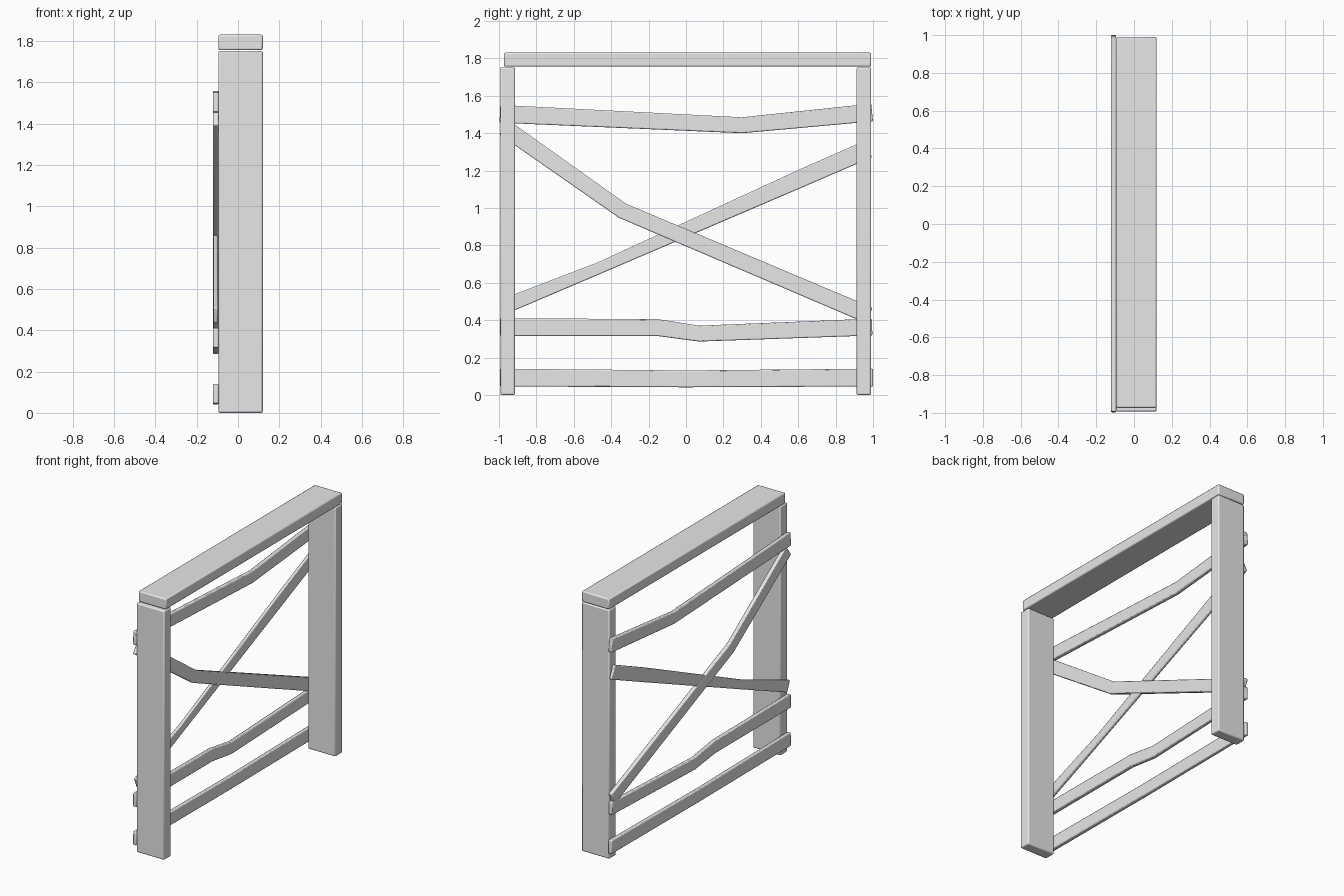
import bpy
import bmesh
from mathutils import Vector

cube = bpy.data.objects.get("Cube")
if cube:
    bpy.data.objects.remove(cube, do_unlink=True)

grey = bpy.data.materials.new("plain_grey")
grey.use_nodes = True
grey.diffuse_color = (0.8, 0.8, 0.8, 1)
grey.node_tree.nodes["Principled BSDF"].inputs["Base Color"].default_value = (0.8, 0.8, 0.8, 1)


def finish(name, bm, bevel):
    """Turn the bmesh into an object with softly rounded edges."""
    bmesh.ops.recalc_face_normals(bm, faces=bm.faces)
    mesh = bpy.data.meshes.new(name)
    bm.to_mesh(mesh)
    bm.free()
    mesh.materials.append(grey)
    obj = bpy.data.objects.new(name, mesh)
    bpy.context.collection.objects.link(obj)
    mod = obj.modifiers.new("rounded_edges", "BEVEL")
    mod.width = bevel
    mod.segments = 2
    mod.limit_method = "ANGLE"
    bpy.ops.object.select_all(action="DESELECT")
    obj.select_set(True)
    bpy.context.view_layer.objects.active = obj
    bpy.ops.object.shade_smooth_by_angle()


def box(name, low, high):
    low, high = Vector(low), Vector(high)
    bm = bmesh.new()
    bmesh.ops.create_cube(bm, size=1)
    for v in bm.verts:
        v.co = (low + high) / 2 + v.co * (high - low)
    finish(name, bm, 0.008)


def plank(name, path, widths, x0=-0.122, x1=-0.094):
    """Sweep a flat board along a bent path in the y-z plane."""
    pts = [Vector(p) for p in path]
    bm = bmesh.new()
    rings = []
    for i, p in enumerate(pts):
        along = (pts[min(i + 1, len(pts) - 1)] - pts[max(i - 1, 0)]).normalized()
        side = Vector((-along.y, along.x)) * widths[i] / 2
        lo, hi = p - side, p + side
        rings.append([bm.verts.new(c) for c in (
            (x0, *lo), (x1, *lo), (x1, *hi), (x0, *hi))])
    for a, b in zip(rings, rings[1:]):
        for k in range(4):
            n = (k + 1) % 4
            bm.faces.new((a[k], a[n], b[n], b[k]))
    bm.faces.new(rings[0])
    bm.faces.new(rings[-1])
    finish(name, bm, 0.006)


# Upright posts and top beam
box("front_post", (-0.095, -0.993, 0), (0.12, -0.914, 1.752))
box("back_post", (-0.095, 0.912, 0), (0.12, 0.99, 1.752))
box("top_beam", (-0.095, -0.973, 1.755), (0.12, 0.99, 1.83))

# Crooked horizontal boards
plank("upper_board", [(-0.995, 1.503), (0.3, 1.442), (0.995, 1.51)], [0.095, 0.085, 0.095])
plank("lower_board", [(-0.995, 0.363), (-0.15, 0.36), (0.07, 0.328), (0.995, 0.363)],
      [0.095, 0.09, 0.085, 0.09])
plank("bottom_board", [(-0.995, 0.093), (0, 0.086), (1, 0.093)], [0.095, 0.09, 0.095])

# Crossed diagonal braces
plank("falling_brace", [(-0.972, 1.43), (-0.34, 0.985), (0.98, 0.425)], [0.09, 0.084, 0.09])
plank("rising_brace", [(-0.975, 0.472), (-0.46, 0.68), (0.62, 1.16), (0.975, 1.315)],
      [0.082, 0.062, 0.094, 0.096], -0.119, -0.097)
